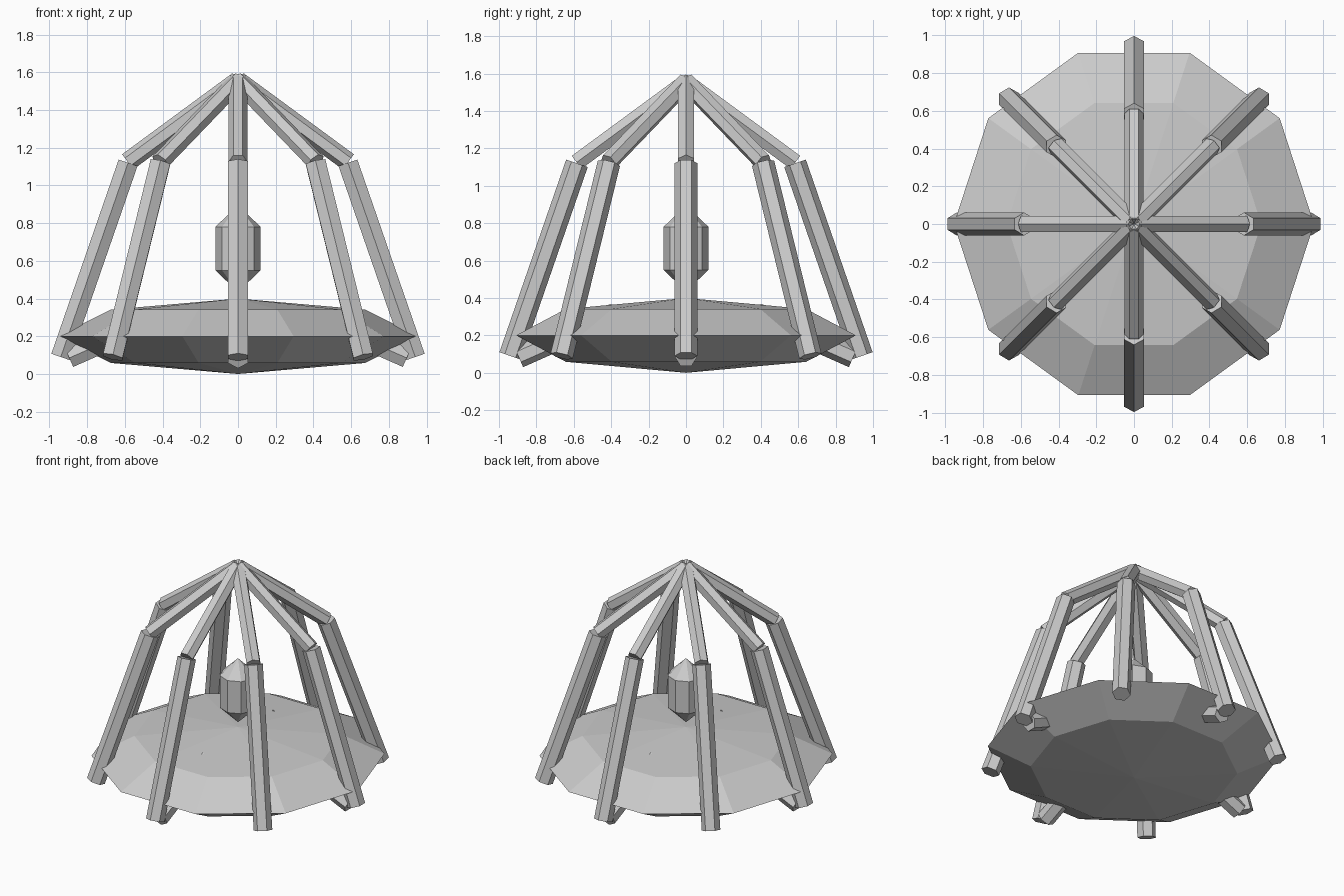
import bpy
import bmesh
from math import sin, cos, pi
from mathutils import Vector, Matrix

default = bpy.data.objects.get("Cube")
if default:
    bpy.data.objects.remove(default, do_unlink=True)

grey = bpy.data.materials.new("plain_grey")
grey.use_nodes = True
grey.diffuse_color = (0.6, 0.6, 0.6, 1)
grey.node_tree.nodes["Principled BSDF"].inputs["Base Color"].default_value = grey.diffuse_color


def lathe(name, profile, sides, start=0.0, matrix=Matrix()):
    """Spin (radius, height) points, with flat facets, between two end caps or tips."""
    bm = bmesh.new()
    rings = []
    for r, z in profile:
        if r == 0:
            rings.append([bm.verts.new((0, 0, z))] * sides)
            continue
        angles = [start + 2 * pi * i / sides for i in range(sides)]
        rings.append([bm.verts.new((r * cos(a), r * sin(a), z)) for a in angles])
    for low, high in zip(rings, rings[1:]):
        for i in range(sides):
            j = (i + 1) % sides
            corners = [low[i], low[j], high[j], high[i]]
            bm.faces.new(list(dict.fromkeys(corners)))
    for ring, (r, z) in zip((rings[0], rings[-1]), (profile[0], profile[-1])):
        if r > 0:
            bm.faces.new(ring)
    bmesh.ops.recalc_face_normals(bm, faces=bm.faces)
    bm.transform(matrix)
    mesh = bpy.data.meshes.new(name)
    bm.to_mesh(mesh)
    bm.free()
    mesh.materials.append(grey)
    obj = bpy.data.objects.new(name, mesh)
    bpy.context.collection.objects.link(obj)
    return obj


def squashed_ball(name, radius, height, z, sides, bands):
    """Faceted ball with a tip at each pole."""
    points = [(0, z - height)]
    for k in range(1, bands):
        a = pi * k / bands
        points.append((radius * sin(a), z - height * cos(a)))
    lathe(name, points + [(0, z + height)], sides)


def hex_beam(name, start, end, radius, turn):
    """Six-sided bar between two points."""
    axis = end - start
    tilt = Vector((0, 0, 1)).rotation_difference(axis).to_matrix().to_4x4()
    place = Matrix.Translation(start) @ tilt
    lathe(name, [(radius, 0), (radius, axis.length)], 6, turn, place)


# Base dish and floating core
squashed_ball("base_disc", 0.955, 0.2, 0.2, 10, 4)
squashed_ball("core_crystal", 0.139, 0.23, 0.665, 8, 3)

# Eight arms, each a leg and a rafter; every second one has a brace under the dish
for i in range(8):
    a = i * pi / 4

    def spot(r, z):
        return Vector((r * cos(a), r * sin(a), z))

    hex_beam(f"leg_{i + 1}", spot(0.94, 0.09), spot(0.583, 1.12), 0.061, pi / 2)
    hex_beam(f"rafter_{i + 1}", spot(0.585, 1.125), spot(0, 1.555), 0.05, 0)
    if i % 2 == 0:
        hex_beam(f"brace_{i // 2 + 1}", spot(0.895, 0.085), spot(0.376, 0.315), 0.06, pi / 2)
